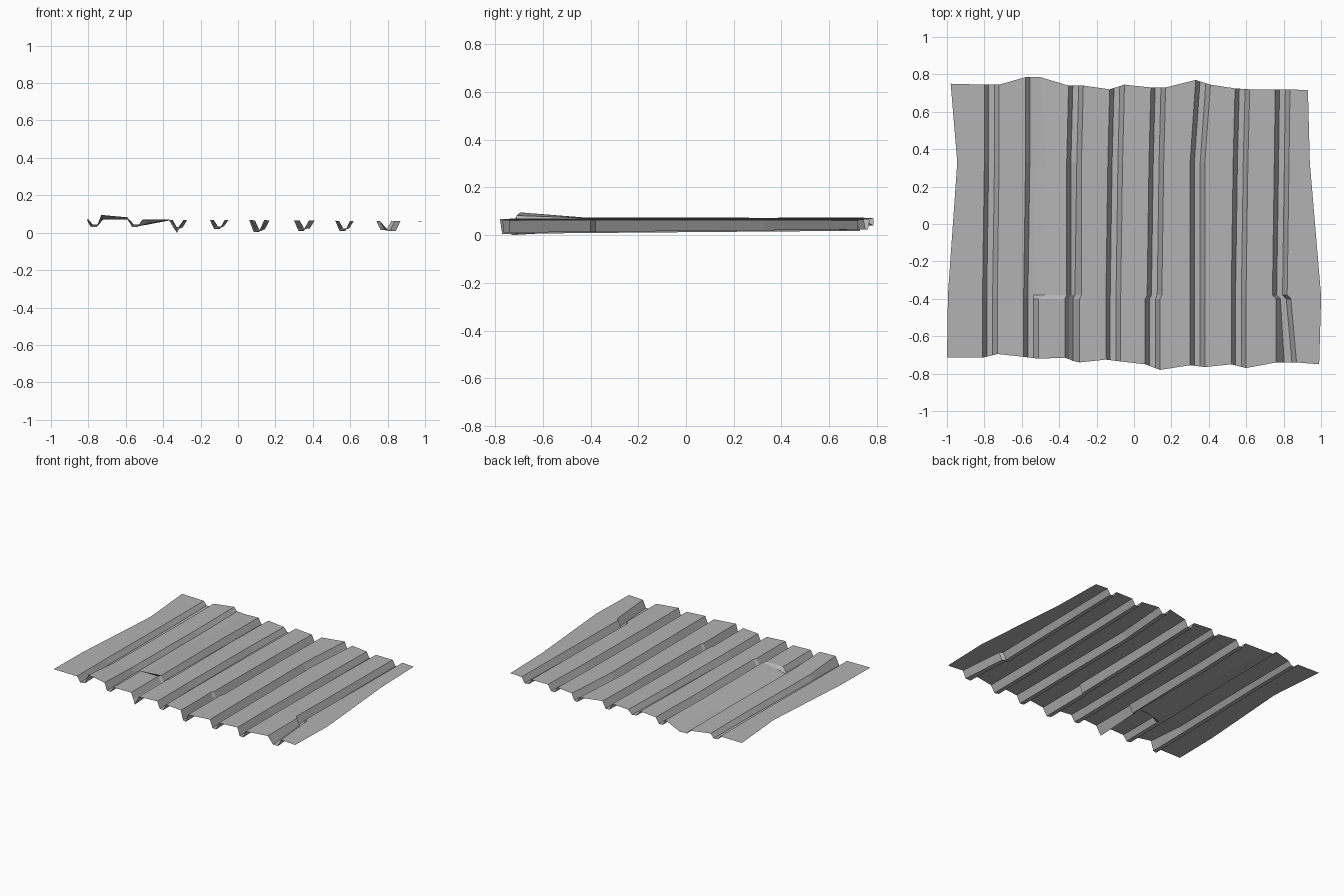
import bpy
import bmesh

cube = bpy.data.objects.get("Cube")
if cube:
    bpy.data.objects.remove(cube)

# Weathered metal colour
metal = bpy.data.materials.new("dull grey metal")
metal.use_nodes = True
grey = (0.45, 0.45, 0.45, 1)
metal.diffuse_color = grey
metal.node_tree.nodes["Principled BSDF"].inputs["Base Color"].default_value = grey

# Stations along the sheet: front end, two beside the tear, rear bend, back end
FRONT, TEAR_FRONT, TEAR_BACK, REAR, BACK = range(5)
STATION_Y = {TEAR_FRONT: -0.4, TEAR_BACK: -0.38, REAR: 0.33}

# Each groove: left rim x at front, tear, rear, back; end y of both rims
# at the front and at the back; floor height at the front
GROOVES = [
    ((-.81, -.81, -.80, -.80), (-.715, -.695), (.745, .745), .03),
    ((-.59, -.59, -.58, -.58), (-.71, -.72), (.785, .785), .03),
    ((-.37, -.36, -.36, -.35), (-.715, -.74), (.74, .74), .015),
    ((-.15, -.15, -.14, -.13), (-.725, -.735), (.72, .745), .02),
    ((.06, .07, .08, .09), (-.75, -.78), (.73, .73), .005),
    ((.30, .30, .30, .33), (-.755, -.765), (.77, .745), .01),
    ((.52, .52, .53, .54), (-.75, -.77), (.725, .72), .01),
    ((.76, .74, .75, .755), (-.74, -.74), (.72, .72), .01),
]
PROFILE = (0, .023, .054, .079)
LEFT_EDGE = (-1, -.995, -.995, -.945, -.98)
RIGHT_EDGE = (.99, 1, 1, .94, .93)


def rim_height(x):
    return .067 - .006 * x


def end_y(station, front, back):
    return {FRONT: front, BACK: back}.get(station, STATION_Y.get(station))


def groove_points(index, station):
    """Rim, floor, floor, rim across one groove, with its local damage."""
    xs, front, back, low = GROOVES[index]
    x = xs[max(0, station - 1)] if station else xs[0]
    floor = low + (0, .004, .004, .010, .013)[station]
    points = []
    for k, step in enumerate(PROFILE):
        t = step / PROFILE[-1]
        y = end_y(station, front[0] + (front[1] - front[0]) * t,
                  back[0] + (back[1] - back[0]) * t)
        z = floor if k in (1, 2) else rim_height(x)
        points.append([x + step, y, z])

    # Lifted front corner between the first two grooves
    if station == FRONT and index == 0:
        points[3][2] = .095
    if station == FRONT and index == 1:
        points[0][2] = .082
    # Flattened wall behind the tear
    if index == 1 and station >= TEAR_BACK:
        bend = station - TEAR_BACK
        points[3][0] = (-.475, -.47, -.50)[bend]
        points[3][2] = (.05, .046, .04)[bend]
    # Pinched floor at the front of the third groove
    if index == 2 and station <= TEAR_BACK:
        points[1][2] += .015
        points[2][0] -= .01
        points[2][2] = 0 if station == FRONT else floor
    # Crushed front end of the last groove
    if index == len(GROOVES) - 1 and station == FRONT:
        for point, push in zip(points, (0, .02, .03, .03)):
            point[0] += push
    return points


def cross_section(station):
    left, right = LEFT_EDGE[station], RIGHT_EDGE[station]
    row = [[left, end_y(station, -.715, .75), rim_height(left)]]
    for index in range(len(GROOVES)):
        row += groove_points(index, station)
    row.append([right, end_y(station, -.75, .715), rim_height(right)])
    return row


# Loft the corrugated sheet through its stations
bm = bmesh.new()
rows = [[bm.verts.new(p) for p in cross_section(s)] for s in range(5)]
for near, far in zip(rows, rows[1:]):
    for i in range(len(near) - 1):
        bm.faces.new((near[i], near[i + 1], far[i + 1], far[i]))
mesh = bpy.data.meshes.new("corrugated_sheet")
bm.to_mesh(mesh)
bm.free()
mesh.materials.append(metal)
sheet = bpy.data.objects.new("corrugated_sheet", mesh)
bpy.context.collection.objects.link(sheet)
